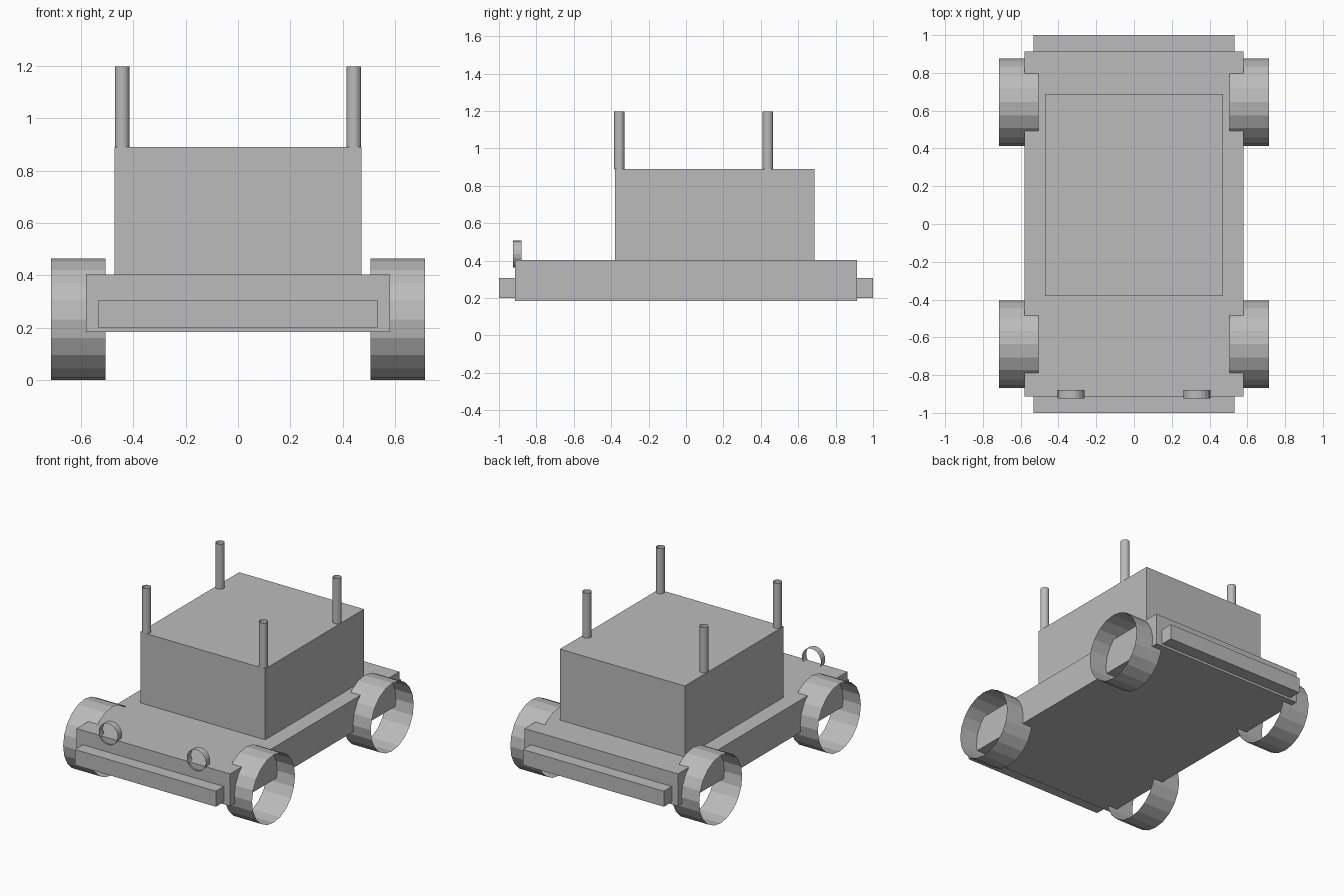
import bpy
import bmesh
from mathutils import Matrix, Vector

default = bpy.data.objects.get("Cube")
if default:
    bpy.data.objects.remove(default, do_unlink=True)

grey = bpy.data.materials.new("plain_grey")
grey.use_nodes = True
colour = (0.5, 0.5, 0.5, 1)
grey.diffuse_color = colour
grey.node_tree.nodes["Principled BSDF"].inputs["Base Color"].default_value = colour


def finish(name, bm):
    mesh = bpy.data.meshes.new(name)
    bm.to_mesh(mesh)
    bm.free()
    mesh.materials.append(grey)
    obj = bpy.data.objects.new(name, mesh)
    bpy.context.collection.objects.link(obj)
    return obj


def box(name, low, high):
    low, high = Vector(low), Vector(high)
    bm = bmesh.new()
    bmesh.ops.create_cube(bm, size=1, matrix=Matrix.Translation((low + high) / 2)
                          @ Matrix.Diagonal((high - low).to_4d()))
    return finish(name, bm)


def tube(name, centre, radius, length, axis):
    """Open-ended, flat-sided tube along the given axis."""
    turn = Vector((0, 0, 1)).rotation_difference(Vector(axis)).to_matrix().to_4x4()
    bm = bmesh.new()
    bmesh.ops.create_cone(bm, cap_ends=False, segments=20, radius1=radius,
                          radius2=radius, depth=length,
                          matrix=Matrix.Translation(centre) @ turn)
    return finish(name, bm)


# Body, cabin and bumpers
box("chassis", (-0.58, -0.914, 0.184), (0.58, 0.914, 0.404))
box("cabin", (-0.472, -0.38, 0.404), (0.472, 0.687, 0.889))
box("front_bumper", (-0.533, -1, 0.2), (0.533, -0.914, 0.306))
box("rear_bumper", (-0.533, 0.914, 0.2), (0.533, 1, 0.306))

# Wheels, roof posts and headlights on both sides
for side, s in (("left", 1), ("right", -1)):
    for end, y in (("front", -0.636), ("rear", 0.645)):
        tube(f"{end}_{side}_wheel", (s * 0.61, y, 0.232), 0.232, 0.208, (1, 0, 0))
    for end, y in (("front", -0.356), ("rear", 0.438)):
        tube(f"{end}_{side}_roof_post", (s * 0.442, y, 1.043), 0.028, 0.308, (0, 0, 1))
    tube(f"{side}_headlight", (s * 0.333, -0.902, 0.436), 0.072, 0.046, (0, 1, 0))
